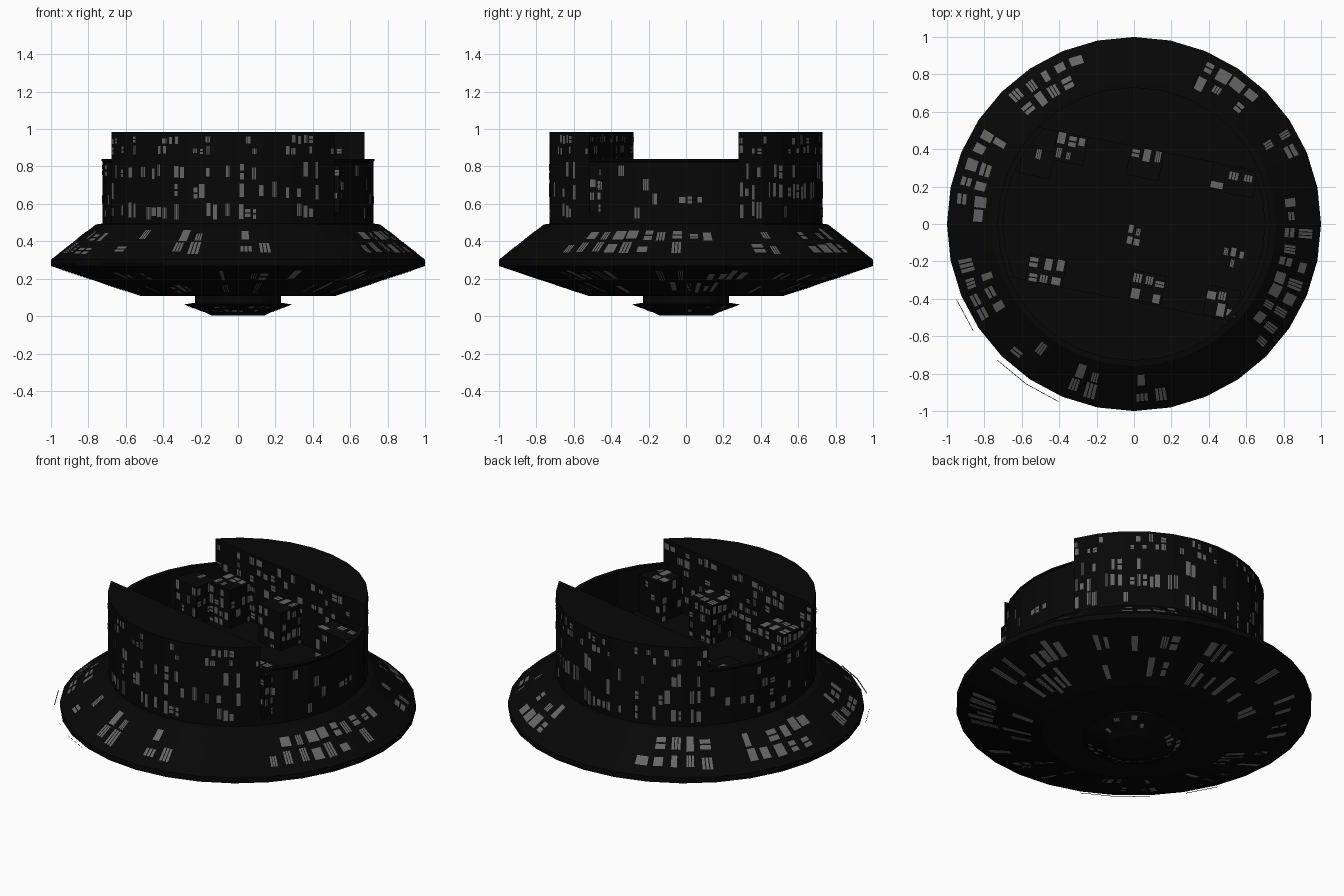
import bpy, bmesh, math, random
from mathutils import Vector, Matrix

if "Cube" in bpy.data.objects:
    bpy.data.objects.remove(bpy.data.objects["Cube"])

random.seed(7)
N = 32
STEP = 2 * math.pi / N


def material(name, v):
    m = bpy.data.materials.new(name)
    m.diffuse_color = (v, v, v, 1)
    m.use_nodes = True
    m.node_tree.nodes["Principled BSDF"].inputs["Base Color"].default_value = m.diffuse_color
    return m


DARK = material("dark_hull", 0.002)
LIGHT = material("window_grey", 0.13)


def finish(bm, name, mat, fix=True):
    if fix:
        bmesh.ops.recalc_face_normals(bm, faces=bm.faces)
    me = bpy.data.meshes.new(name)
    bm.to_mesh(me)
    bm.free()
    me.materials.append(mat)
    ob = bpy.data.objects.new(name, me)
    bpy.context.collection.objects.link(ob)
    return ob


def ring(k, r, z):
    return Vector((r * math.cos(k * STEP), r * math.sin(k * STEP), z))


def lathe(name, profile):
    bm = bmesh.new()
    vs = [bm.verts.new((r, 0, z)) for r, z in profile]
    es = [bm.edges.new(p) for p in zip(vs, vs[1:])]
    bmesh.ops.spin(bm, geom=vs + es, axis=(0, 0, 1), cent=(0, 0, 0),
                   steps=N, angle=2 * math.pi)
    bmesh.ops.remove_doubles(bm, verts=bm.verts, dist=1e-4)
    return finish(bm, name, DARK)


def prism(name, pts, z0, z1):
    bm = bmesh.new()
    f = bm.faces.new([bm.verts.new((x, y, z0)) for x, y in pts])
    ext = bmesh.ops.extrude_face_region(bm, geom=[f], use_keep_orig=True)
    for v in ext["geom"]:
        if isinstance(v, bmesh.types.BMVert):
            v.co.z = z1
    return finish(bm, name, DARK)


# window panels: random cells on a quad given bl, br, tr, tl as seen from outside
win = bmesh.new()


def pane(c, u0, u1, v0, v1):
    n = (c[1] - c[0]).cross(c[3] - c[0]).normalized() * 0.003
    at = lambda u, v: c[0].lerp(c[1], u).lerp(c[3].lerp(c[2], u), v) + n
    win.faces.new([win.verts.new(at(u, v)) for u, v in
                   ((u0, v0), (u1, v0), (u1, v1), (u0, v1))])


def windows(c, cols, rows, density):
    for i in range(cols):
        for j in range(rows):
            if random.random() > density:
                continue
            a, b = 1 / cols, 1 / rows
            u0 = (i + random.uniform(.05, .3)) * a
            u1 = (i + random.uniform(.65, .95)) * a
            v0 = (j + random.uniform(.05, .25)) * b
            v1 = (j + random.uniform(.6, .98)) * b
            style = random.random()
            if style < .35:          # three vertical bars
                w = (u1 - u0) / 3
                for s in range(3):
                    pane(c, u0 + s * w, u0 + (s + .75) * w, v0, v1)
            elif style < .5:         # stacked pair
                h = (v1 - v0) / 2
                for s in range(2):
                    pane(c, u0, u1, v0 + s * h, v0 + (s + .75) * h)
            else:
                pane(c, u0, u1, v0, v1)


def facet(k, r0, z0, r1, z1):
    return [ring(k, r0, z0), ring(k + 1, r0, z0), ring(k + 1, r1, z1), ring(k, r1, z1)]


# saucer hull with the open drum
lathe("saucer_hull", [(0, .06), (.23, .06), (.23, .108), (.52, .108), (1, .268), (1, .302),
                      (.76, .49), (.725, .495), (.725, .825), (.73, .83), (.73, .84),
                      (.70, .84), (.70, .57), (0, .57)])
# docking boss below
lathe("lower_boss", [(0, .07), (.24, .07), (.29, .062), (.17, .018), (.14, .003), (0, .003)])

# two raised halls facing each other across the trench
for k0, side in ((2, "back"), (18, "front")):
    hall = [tuple(ring(k, .731, 0).xy) for k in range(k0, k0 + 11)]
    prism(side + "_hall", hall, .495, .985)
    p, q = hall[-1], hall[0]
    windows([Vector((*p, .58)), Vector((*q, .58)), Vector((*q, .975)), Vector((*p, .975))],
            22, 7, .4)

# buildings along the trench
blocks = [(-.52, .33, .17, .15), (-.34, .41, .17, .17), (.06, .33, .18, .17), (.53, .23, .24, .14),
          (.47, -.42, .18, .16), (.07, -.34, .18, .16), (-.47, -.25, .20, .15)]
for i, (x, y, w, d) in enumerate(blocks):
    M = Matrix.Translation((x, y, 0)) @ Matrix.Rotation(math.radians(-11.25), 4, 'Z')
    base = [M @ Vector((a * w / 2, b * d / 2, .55)) for a, b in ((-1, -1), (1, -1), (1, 1), (-1, 1))]
    top = [p + Vector((0, 0, .255)) for p in base]
    prism("trench_building_%d" % (i + 1), [tuple(p.xy) for p in base], .55, .805)
    windows(top, 3, 2, .7)
    for k in range(4):
        j = (k + 1) % 4
        windows([base[k], base[j], top[j], top[k]], 4, 4, .45)
# hatches on the trench floor
for x, y in ((-.02, -.06), (.53, -.18)):
    M = Matrix.Translation((x, y, .57)) @ Matrix.Rotation(math.radians(-11.25), 4, 'Z')
    windows([M @ Vector((a * .06, b * .06, 0)) for a, b in
             ((-1, -1), (1, -1), (1, 1), (-1, 1))], 3, 2, .8)

# windows on the saucer, drum, halls and boss
lit = {0, 2, 4, 5, 9, 10, 11, 13, 14, 15, 17, 18, 20, 22, 24, 28, 29, 30, 31}
for k in range(N):
    if k in lit:
        windows(facet(k, .97, .3255, .79, .4665), 2, 2, .8)
    if k % 4 != 1:               # underside
        windows(facet(k + 1, .95, .2513, .56, .1213)[::-1], 3, 2, .35)
    if 2 <= k < 12 or 18 <= k < 28:
        windows(facet(k, .731, .86, .731, .97), 4, 2, .3)
        windows(facet(k, .731, .51, .731, .83), 4, 3, .35)
    else:
        windows(facet(k, .725, .51, .725, .82), 3, 4, .08 if k in (31, 0, 1) else .22)
    windows(facet(k, .28, .0583, .18, .0220)[::-1], 1, 2, .45)
finish(win, "window_panels", LIGHT, fix=False)

# raised hull plates on the saucer
bm = bmesh.new()
for k in range(N):
    if random.random() < .35:
        c = facet(k, .962, .3308, .80, .4577)
        n = (c[1] - c[0]).cross(c[3] - c[0]).normalized() * .002
        m = sum(c, Vector()) / 4
        bm.faces.new([bm.verts.new(p.lerp(m, .12) + n) for p in c])
finish(bm, "hull_plates", DARK, fix=False)

# thin rail strips floating off the rim
bm = bmesh.new()
for a0, a1 in ((203, 213.5), (225, 236), (236, 247)):
    row = []
    for a in (a0, a1):
        t = math.radians(a)
        for r, z in ((1.03, .275), (1.033, .28)):
            row.append(bm.verts.new((r * math.cos(t), r * math.sin(t), z)))
    bm.faces.new((row[0], row[2], row[3], row[1]))
finish(bm, "rim_rails", DARK, fix=False)
